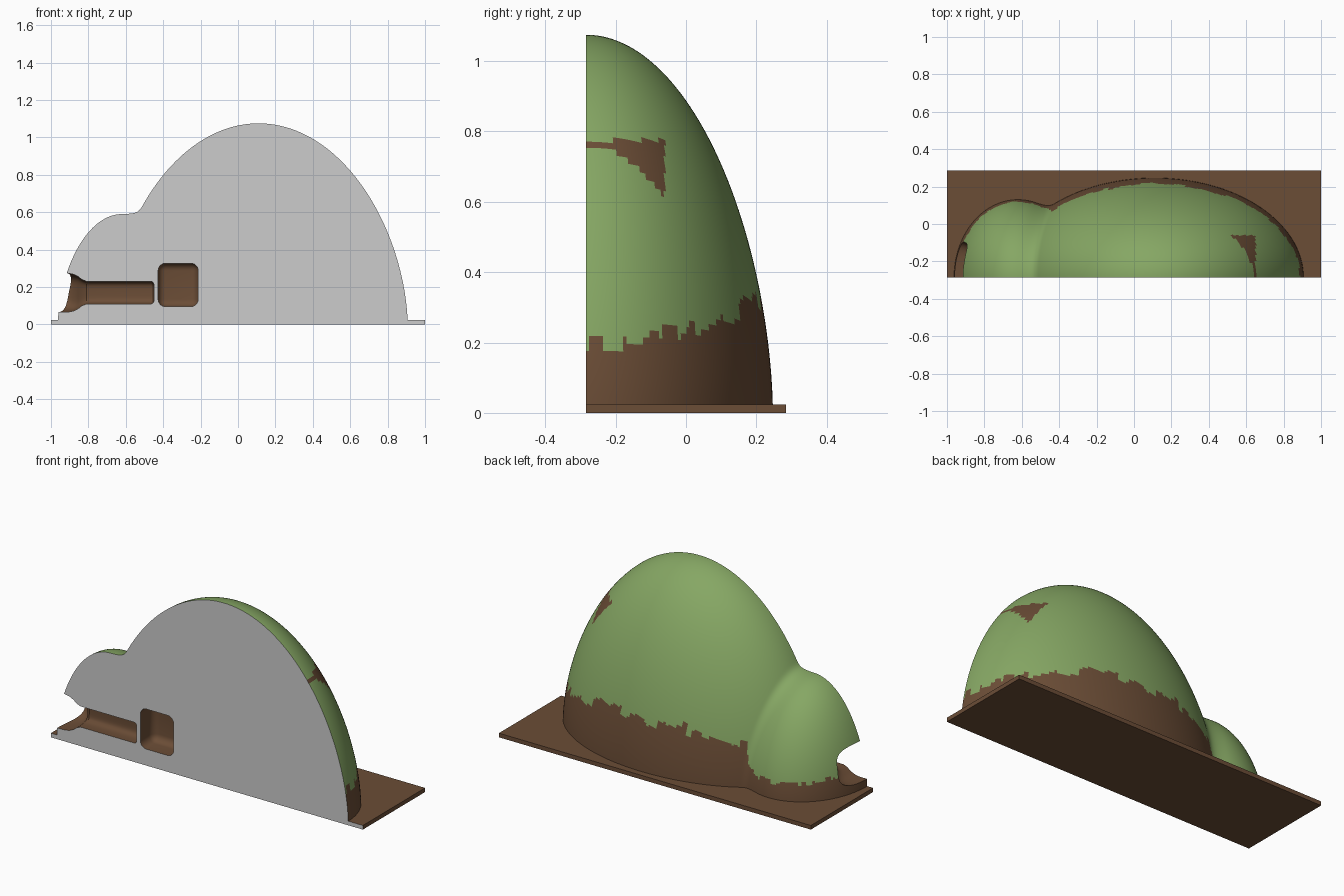
import bpy, bmesh, math, random
from mathutils import Vector

random.seed(4)
if "Cube" in bpy.data.objects:
    bpy.data.objects.remove(bpy.data.objects["Cube"], do_unlink=True)


def material(name, rgb):
    m = bpy.data.materials.new(name)
    m.use_nodes = True
    m.diffuse_color = (*rgb, 1)
    m.node_tree.nodes["Principled BSDF"].inputs["Base Color"].default_value = (*rgb, 1)
    return m


MATS = [material("grass_green", (0.238, 0.386, 0.127)),
        material("earth_brown", (0.147, 0.074, 0.037)),
        material("section_grey", (0.604, 0.604, 0.604))]
GREEN, BROWN, GREY = range(3)
FRONT, GROUND = -0.285, 0.024


def make_object(name, bm):
    bmesh.ops.recalc_face_normals(bm, faces=bm.faces)
    mesh = bpy.data.meshes.new(name)
    bm.to_mesh(mesh)
    bm.free()
    for m in MATS:
        mesh.materials.append(m)
    ob = bpy.data.objects.new(name, mesh)
    bpy.context.collection.objects.link(ob)
    return ob


def box(name, lo, hi, bevel=0.0):
    bm = bmesh.new()
    bmesh.ops.create_cube(bm, size=1)
    for v in bm.verts:
        v.co = Vector([(a + b) / 2 + c * (b - a) for a, b, c in zip(lo, hi, v.co)])
    if bevel:
        bmesh.ops.bevel(bm, geom=bm.edges[:], offset=bevel, segments=6,
                        profile=0.5, affect='EDGES')
    bm.normal_update()
    for f in bm.faces:
        f.material_index = GREY if not bevel and f.normal.y < -0.9 else BROWN
    return make_object(name, bm)


# Ground slab with a grey cut face
box("ground_slab", (-1, FRONT, 0), (1, -FRONT, GROUND))


# Two merged mounds: centre x, half width, depth, height
MOUNDS = [(0.11, 0.797, 0.532, 1.075), (-0.62, 0.343, 0.416, 0.59)]


def field(p):
    d = []
    for cx, a, b, h in MOUNDS:
        s = ((p.x - cx) / a) ** 2 + ((p.y - FRONT) / b) ** 2 + (max(p.z, 0) / h) ** 1.77
        d.append((math.sqrt(s) - 1) * 0.5)
    k = 0.05
    blend = max(k - abs(d[0] - d[1]), 0) / k
    return min(d) - blend * blend * k / 4


def surface_point(direction):
    origin, lo, hi = Vector((-0.35, FRONT, GROUND)), 0.0, 2.5
    for _ in range(26):
        mid = (lo + hi) / 2
        if field(origin + direction * mid) < 0:
            lo = mid
        else:
            hi = mid
    return origin + direction * lo


# Hill: rays cast from inside both mounds form rows from the ground to the top
COLS, ROWS = 220, 90
bm = bmesh.new()
grid = []
for i in range(COLS + 1):
    az = math.pi * i / COLS
    flat = Vector((math.cos(az), 0.55 * math.sin(az) if 0 < i < COLS else 0, 0)).normalized()
    grid.append([bm.verts.new(surface_point(
        flat * math.cos(e) + Vector((0, 0, math.sin(e)))))
        for e in (math.pi / 2 * j / ROWS for j in range(ROWS))])
top = bm.verts.new(surface_point(Vector((0, 0, 1))))
jag, hold = 0.0, 0
for i in range(COLS):
    if hold == 0:
        jag, hold = random.uniform(-0.018, 0.018), random.randint(1, 5)
    hold -= 1
    a, b = grid[i], grid[i + 1]
    for j in range(ROWS):
        if j < ROWS - 1:
            f = bm.faces.new((a[j], b[j], b[j + 1], a[j + 1]))
        else:
            f = bm.faces.new((a[j], b[j], top))
        f.normal_update()
        c = f.calc_center_median()
        # Steep sides are bare earth, with one bare patch high on the slope
        steep = abs(f.normal.z) < 0.18 + jag and c.z < 0.45
        patch = 0.45 < c.x < 0.65 and c.y < -0.06 and c.z < 0.775
        f.material_index = BROWN if steep or (patch and c.z > 0.5) else GREEN
# Flat front section and underside
cap = bm.faces.new(grid[0] + [top] + grid[-1][::-1])
cap.material_index = GREY
under = bm.faces.new([col[0] for col in grid])
under.material_index = BROWN
hill = make_object("hill", bm)

# Burrow passage: rounded sections that flare out to the mouth (x, half depth, half height)
SECTIONS = [(-1.06, 0.2, 0.106), (-0.91, 0.19, 0.104), (-0.88, 0.175, 0.098),
            (-0.855, 0.14, 0.086), (-0.835, 0.1, 0.07), (-0.81, 0.08, 0.06),
            (-0.465, 0.08, 0.06), (-0.455, 0.077, 0.056), (-0.45, 0.07, 0.046)]
bm = bmesh.new()
rings = []
for x, ry, rz in SECTIONS:
    ring = []
    for i in range(48):
        t = 2 * math.pi * (i + 0.5) / 48
        c, s = math.cos(t), math.sin(t)
        ring.append(bm.verts.new((x, FRONT + ry * math.copysign(abs(c) ** 0.5, c),
                                  0.17 + rz * math.copysign(abs(s) ** 0.5, s))))
    rings.append(ring)
for r, q in zip(rings, rings[1:]):
    for i in range(48):
        k = (i + 1) % 48
        bm.faces.new((r[i], r[k], q[k], q[i]))
bm.faces.new(rings[0])
bm.faces.new(rings[-1])
for f in bm.faces:
    f.material_index = BROWN
passage = make_object("passage_cutter", bm)

# Burrow chamber
chamber = box("chamber_cutter", (-0.427, FRONT - 0.12, 0.095),
              (-0.213, FRONT + 0.12, 0.327), 0.04)

# Hollow out the hill
bpy.context.view_layer.objects.active = hill
for cutter in (passage, chamber):
    cutter.hide_render = True
    mod = hill.modifiers.new("hollow", 'BOOLEAN')
    mod.operation, mod.solver, mod.object = 'DIFFERENCE', 'EXACT', cutter
    bpy.ops.object.modifier_apply(modifier=mod.name)
    bpy.data.objects.remove(cutter, do_unlink=True)

for ob in bpy.context.selected_objects:
    ob.select_set(False)
hill.select_set(True)
bpy.ops.object.shade_smooth_by_angle(angle=math.radians(35))
